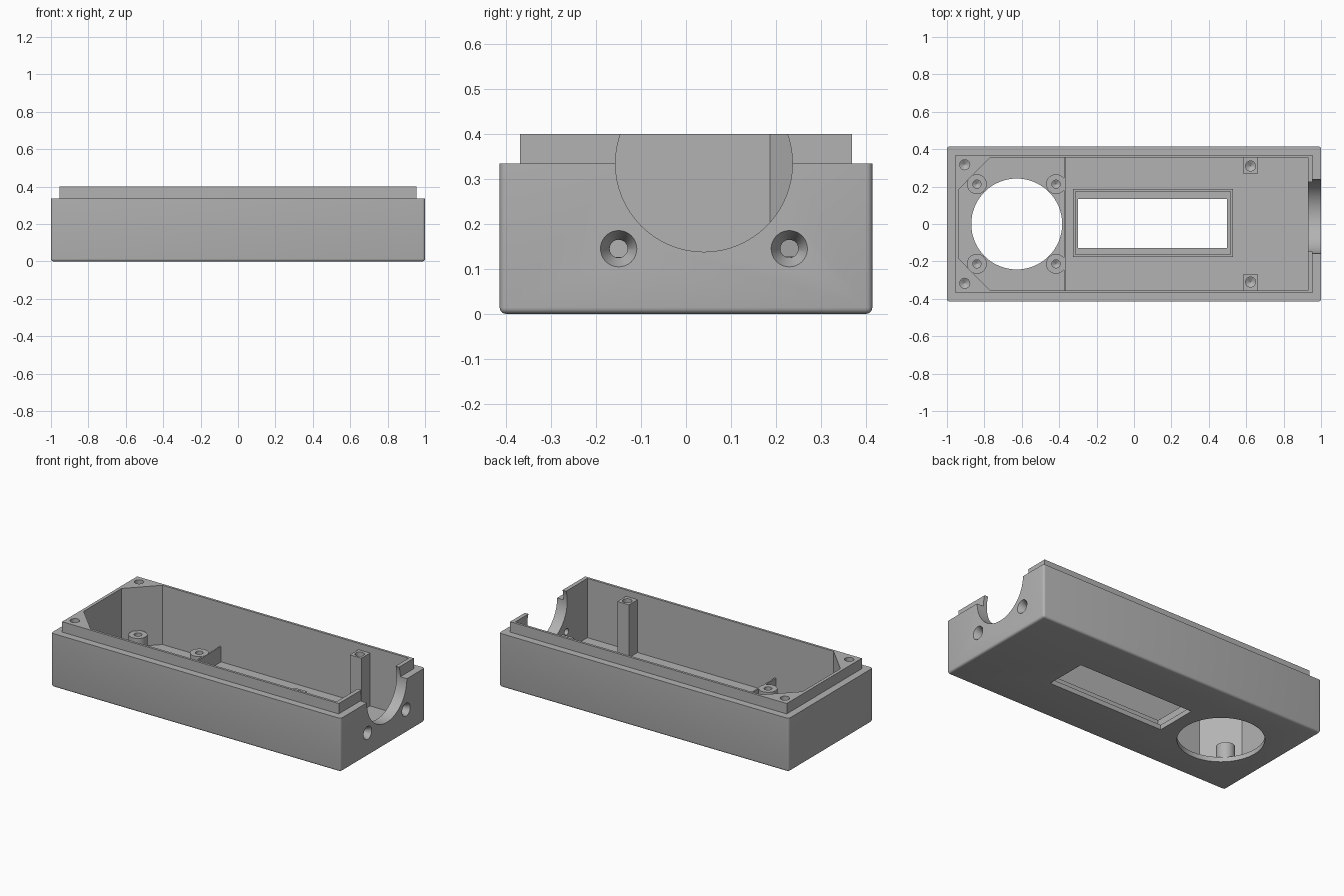
import bpy
import bmesh
from math import pi, radians
from mathutils import Matrix

cube = bpy.data.objects.get("Cube")
if cube:
    bpy.data.objects.remove(cube, do_unlink=True)

grey = bpy.data.materials.new("plain grey")
grey.use_nodes = True
GREY = (0.45, 0.45, 0.45, 1)
grey.diffuse_color = GREY
grey.node_tree.nodes["Principled BSDF"].inputs["Base Color"].default_value = GREY

FLOOR, BODY_TOP, LIP_TOP = 0.03, 0.335, 0.40
WALL_Y = 0.355


def finish(name, bm):
    bmesh.ops.recalc_face_normals(bm, faces=bm.faces)
    mesh = bpy.data.meshes.new(name)
    bm.to_mesh(mesh)
    bm.free()
    mesh.materials.append(grey)
    ob = bpy.data.objects.new(name, mesh)
    bpy.context.collection.objects.link(ob)
    return ob


def prism(name, outline, z0, z1):
    bm = bmesh.new()
    face = bm.faces.new([bm.verts.new((x, y, z0)) for x, y in outline])
    up = bmesh.ops.extrude_face_region(bm, geom=[face])["geom"]
    bmesh.ops.translate(bm, vec=(0, 0, z1 - z0),
                        verts=[v for v in up if isinstance(v, bmesh.types.BMVert)])
    return finish(name, bm)


def box(name, x0, x1, y0, y1, z0, z1):
    return prism(name, [(x0, y0), (x1, y0), (x1, y1), (x0, y1)], z0, z1)


def rod(name, center, r_low, r_high, length, along_x=False, sides=32):
    """Cone or cylinder starting at center and running up z (or along +x)."""
    bm = bmesh.new()
    place = Matrix.Translation(center)
    if along_x:
        place = place @ Matrix.Rotation(pi / 2, 4, 'Y')
    bmesh.ops.create_cone(bm, cap_ends=True, segments=sides, radius1=r_low,
                          radius2=r_high, depth=length,
                          matrix=place @ Matrix.Translation((0, 0, length / 2)))
    return finish(name, bm)


def apply(ob, mod):
    bpy.context.view_layer.objects.active = ob
    bpy.ops.object.modifier_apply(modifier=mod.name)


def combine(ob, tool, operation='DIFFERENCE'):
    mod = ob.modifiers.new("combine", 'BOOLEAN')
    mod.operation, mod.solver, mod.object = operation, 'EXACT', tool
    apply(ob, mod)
    bpy.data.objects.remove(tool, do_unlink=True)


def screw_hole(ob, x, y, top, radius, depth):
    # blind hole with a conical bottom
    combine(ob, rod("drill", (x, y, top - depth), radius, radius, depth + 0.02))
    combine(ob, rod("drill_tip", (x, y, top - depth - radius * 0.6),
                    0.001, radius, radius * 0.6 + 0.0005))


parts = []

# Outer case: softened bottom and corner edges, stepped lip, hollow inside
case = box("case_shell", -1, 1, -0.415, 0.415, 0, BODY_TOP)
bm = bmesh.new()
bm.from_mesh(case.data)
soft = [e for e in bm.edges if min(v.co.z for v in e.verts) < 0.01]
bmesh.ops.bevel(bm, geom=soft, offset=0.014, segments=4, profile=0.5, affect='EDGES')
bm.to_mesh(case.data)
bm.free()
combine(case, box("lip", -0.955, 0.955, -0.37, 0.37, 0.2, LIP_TOP), 'UNION')
cavity = [(-0.935, -0.187), (-0.77, -WALL_Y), (0.93, -WALL_Y),
          (0.93, WALL_Y), (-0.77, WALL_Y), (-0.935, 0.187)]
combine(case, prism("cavity", cavity, FLOOR, 0.5))

# Round opening and screen window through the floor
combine(case, rod("round_cutter", (-0.627, 0, -0.1), 0.243, 0.243, 0.2, sides=64))
combine(case, box("window_cutter", -0.3, 0.497, -0.128, 0.135, -0.1, 0.1))

# Round notch and countersunk holes in the right end
combine(case, rod("notch_cutter", (0.88, 0.04, BODY_TOP), 0.197, 0.197, 0.3, True, 64))
for y in (-0.15, 0.23):
    combine(case, rod("hole_cutter", (0.9, y, 0.145), 0.02, 0.02, 0.2, True))
    combine(case, rod("sink_cutter", (0.96, y, 0.145), 0.02, 0.041, 0.041, True))

# Screw holes in the solid left corners
for side in (-1, 1):
    screw_hole(case, -0.905, side * 0.317, LIP_TOP, 0.027, 0.15)
parts.append(case)

# Tall square screw posts against the long walls
for side, label in ((-1, "front"), (1, "back")):
    y0, y1 = sorted((side * 0.27, side * (WALL_Y + 0.002)))
    post = box(label + "_screw_post", 0.583, 0.663, y0, y1, FLOOR - 0.01, 0.36)
    screw_hole(post, 0.623, side * 0.31, 0.36, 0.027, 0.15)
    parts.append(post)

# Round standoffs around the opening
for x, end in ((-0.84, "left"), (-0.417, "right")):
    for side, label in ((-1, "front"), (1, "back")):
        standoff = rod(label + "_" + end + "_standoff", (x, side * 0.213, FLOOR - 0.01),
                       0.053, 0.053, 0.108)
        screw_hole(standoff, x, side * 0.213, 0.128, 0.022, 0.06)
        parts.append(standoff)

# Thin divider across the floor
parts.append(box("divider_rib", -0.374, -0.365, -WALL_Y - 0.002, WALL_Y + 0.002,
                 FLOOR - 0.01, 0.126))

# Raised frame around the screen window
frame = box("screen_frame", -0.325, 0.53, -0.176, 0.187, FLOOR - 0.01, 0.08)
combine(frame, box("frame_cutter", -0.312, 0.517, -0.164, 0.175, 0, 0.2))
parts.append(frame)

# Smooth round surfaces, keep hard edges
for ob in bpy.context.view_layer.objects:
    ob.select_set(ob in parts)
bpy.context.view_layer.objects.active = case
bpy.ops.object.shade_smooth_by_angle(angle=radians(30))
